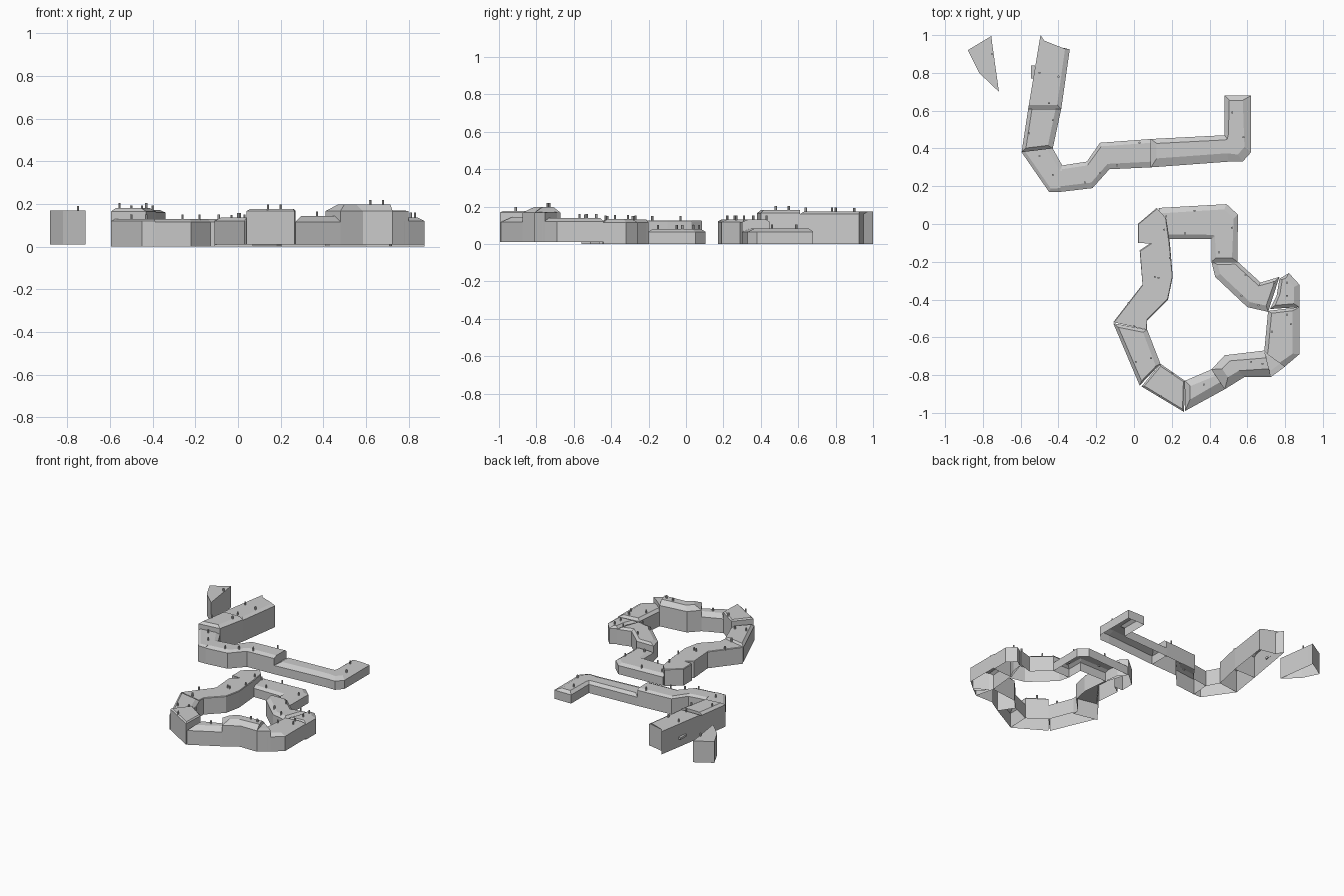
import bpy, bmesh
from mathutils import Vector

grey = bpy.data.materials.new("light_grey")
grey.diffuse_color = (0.6, 0.6, 0.6, 1)


def finish(name, bm):
    bmesh.ops.remove_doubles(bm, verts=bm.verts, dist=0.0005)
    bmesh.ops.dissolve_degenerate(bm, dist=0.0005, edges=bm.edges)
    bmesh.ops.recalc_face_normals(bm, faces=bm.faces)
    me = bpy.data.meshes.new(name)
    bm.to_mesh(me)
    bm.free()
    me.materials.append(grey)
    bpy.context.collection.objects.link(bpy.data.objects.new(name, me))


def toward(a, b, d):
    v = b - a
    return a + v.normalized() * d if v.length > 1e-6 else a.copy()


def wing(name, left, right, eave, top, base=0.0, il=0.03, ir=0.03,
         start=0.0, end=0.0, pins=()):
    """Open-bottomed building wing between two outlines, with a bevelled flat roof."""
    L = [Vector(p) for p in left]
    R = [Vector(p) for p in right]
    n = len(L)
    TL = [toward(a, b, il) for a, b in zip(L, R)]
    TR = [toward(b, a, ir) for a, b in zip(L, R)]
    for T in (TL, TR):
        a, z = toward(T[0], T[1], start), toward(T[-1], T[-2], end)
        T[0], T[-1] = a, z
    bm = bmesh.new()
    rings = []
    for pl, pr, h in ((L, R, base), (L, R, eave), (TL, TR, top)):
        rings.append([bm.verts.new((p.x, p.y, h)) for p in pl + pr[::-1]])
    m = 2 * n
    for lo, hi in zip(rings, rings[1:]):
        for i in range(m):
            j = (i + 1) % m
            bm.faces.new((lo[i], lo[j], hi[j], hi[i]))
    r = rings[2]
    for i in range(n - 1):
        bm.faces.new((r[i], r[i + 1], r[m - 2 - i], r[m - 1 - i]))
    finish(name, bm)
    # roof vents
    if pins:
        bm = bmesh.new()
        for x, y in pins:
            c = bmesh.ops.create_cone(bm, cap_ends=True, segments=6, radius1=0.006,
                                      radius2=0.006, depth=0.03)
            bmesh.ops.translate(bm, verts=c["verts"], vec=(x, y, top + 0.007))
        finish(name + "_vents", bm)


# north-west street row
wing("detached_block", [(-.88, .92), (-.82, .80), (-.715, .70)],
     [(-.755, .995), (-.75, .95), (-.715, .70)], .17, .17, .01, 0, 0, pins=[(-.75, .90)])
wing("north_wing", [(-.56, .61), (-.505, .94), (-.495, 1.0)],
     [(-.385, .61), (-.34, .925), (-.46, .95)], .16, .172, 0, 0, .025, .02, 0,
     [(-.50, .80), (-.45, .64), (-.40, .78)])
wing("north_lower_wing", [(-.595, .38), (-.56, .61)], [(-.43, .40), (-.385, .61)],
     .165, .182, 0, .02, .03, .02, 0, [(-.555, .48), (-.43, .55)])
wing("west_corner", [(-.595, .38), (-.45, .17), (-.39, .17)],
     [(-.43, .40), (-.38, .31), (-.38, .31)], .12, .13, 0, .02, .03, 0, 0,
     [(-.50, .36), (-.43, .26)])
wing("middle_wing", [(-.39, .17), (-.22, .19), (-.13, .29), (.09, .30)],
     [(-.38, .31), (-.25, .33), (-.18, .43), (.09, .45)], .117, .13, 0, .03, .02, 0, 0,
     [(-.26, .22), (-.18, .27), (-.09, .31), (.03, .43)])
wing("east_low_wing", [(.09, .30), (.50, .33), (.575, .33), (.62, .38), (.62, .68)],
     [(.09, .45), (.48, .47), (.48, .47), (.48, .49), (.48, .68)],
     .065, .083, 0, .045, .025, .03, .025, [(.52, .59), (.58, .46)])

# courtyard ring
wing("court_north_wing", [(.13, .085), (.49, .105), (.55, .05), (.548, -.2)],
     [(.18, -.08), (.41, -.08), (.41, -.08), (.41, -.2)], .065, .08, 0, .03, .025, 0, .02,
     [(.17, .04), (.32, .07), (.27, -.05), (.52, -.02), (.45, -.15)])
wing("court_east_bend", [(.41, -.2), (.43, -.28), (.60, -.44), (.71, -.465)],
     [(.55, -.2), (.56, -.21), (.67, -.31), (.77, -.28)], .115, .13, 0, .03, .02, .015, .02,
     [(.57, -.38), (.59, -.27), (.66, -.43), (.74, -.31)])
wing("court_east_corner", [(.77, -.29), (.755, -.38), (.72, -.45)],
     [(.82, -.26), (.875, -.32), (.875, -.44)], .115, .132, 0, .02, .03, .015, .02,
     [(.81, -.38), (.81, -.31)])
wing("court_east_wing", [(.71, -.46), (.69, -.67), (.69, -.68)],
     [(.875, -.44), (.875, -.69), (.78, -.77)], .12, .138, .01, .02, .035, .015, 0,
     [(.73, -.57), (.81, -.48), (.83, -.53)])
wing("court_south_tower", [(.41, -.77), (.48, -.695), (.69, -.67)],
     [(.48, -.875), (.585, -.81), (.725, -.81)], .167, .197, .01, .04, .045, .05, 0,
     [(.62, -.73), (.68, -.74)])
wing("court_tower_end", [(.69, -.67), (.71, -.69)], [(.725, -.81), (.80, -.755)],
     .167, .17, .01, .03, .03, 0, 0)
wing("court_south_wing", [(.27, -.83), (.41, -.77)], [(.27, -.99), (.48, -.875)],
     .117, .143, .01, .04, .045, .03, 0, [(.37, -.85)])
wing("court_south_corner", [(.04, -.86), (.265, -.995)], [(.14, -.74), (.27, -.83)],
     .167, .176, .01, .01, .01, .01, .01, [(.14, -.91), (.20, -.79)])
wing("court_west_wing", [(-.11, -.525), (.03, -.855)], [(.07, -.56), (.14, -.74)],
     .12, .136, .01, .02, .03, .02, .01, [(.0, -.54), (.01, -.73), (.09, -.71)])
wing("court_long_wing",
     [(-.11, -.52), (.045, -.32), (.03, -.14), (.09, -.10), (.02, -.10), (.02, 0), (.12, .085)],
     [(.07, -.56), (.07, -.51), (.18, -.40), (.205, -.28), (.19, -.10), (.18, -.03), (.17, .03)],
     .122, .126, 0, .005, .005, 0, 0,
     [(-.03, -.42), (.11, -.28), (.13, -.285), (.19, -.18), (.16, -.03)])

# small ledge on the north wing wall
bm = bmesh.new()
bmesh.ops.create_cube(bm, size=1)
bmesh.ops.scale(bm, vec=(.02, .07, .015), verts=bm.verts)
bmesh.ops.translate(bm, vec=(-.534, .805, .07), verts=bm.verts)
finish("wall_ledge", bm)
